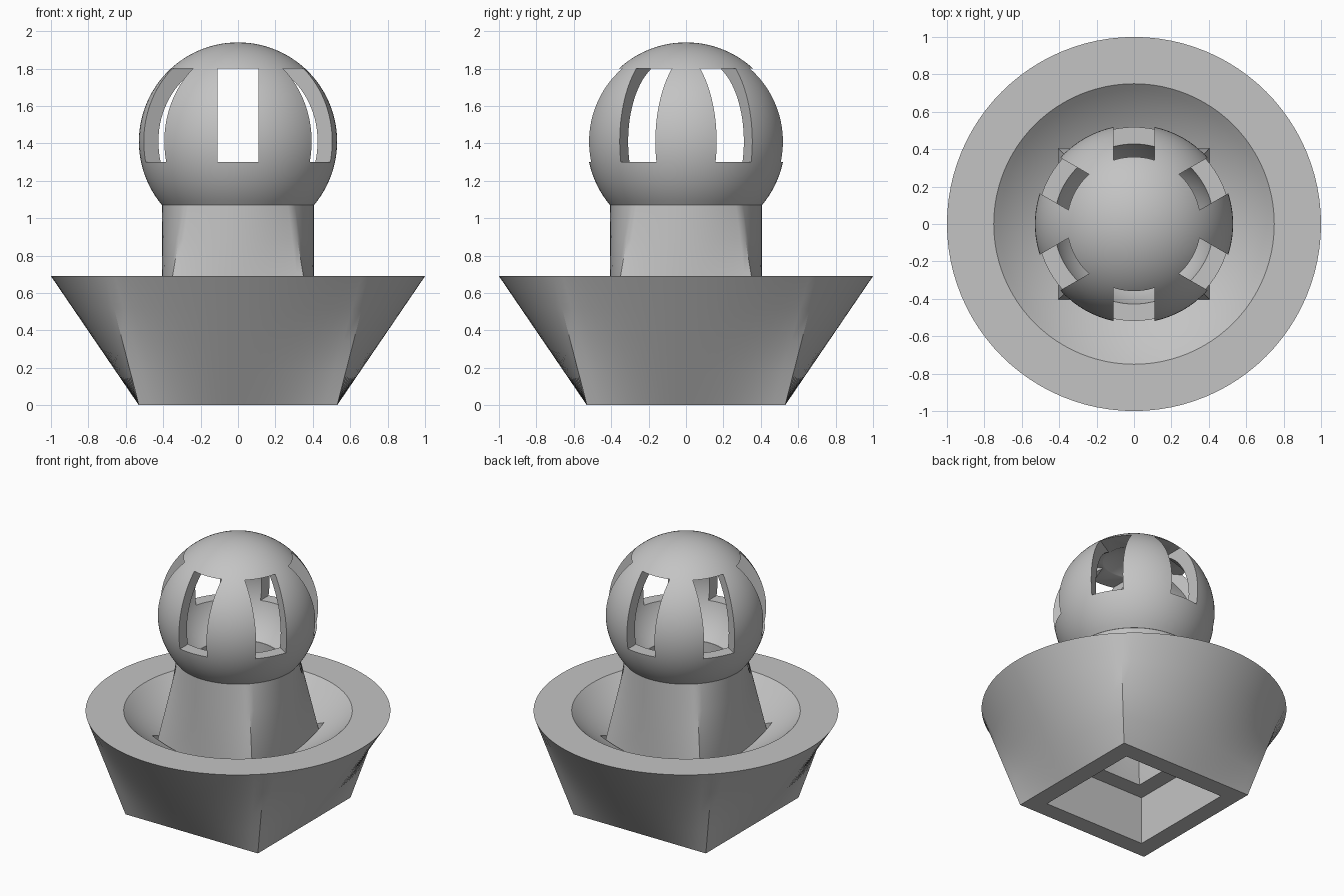
import bpy, bmesh, math

if "Cube" in bpy.data.objects:
    bpy.data.objects.remove(bpy.data.objects["Cube"])

N = 96
grey = bpy.data.materials.new("plain_grey")
grey.diffuse_color = (0.55, 0.55, 0.55, 1)
grey.use_nodes = True
grey.node_tree.nodes["Principled BSDF"].inputs["Base Color"].default_value = grey.diffuse_color


def make(name, bm):
    bmesh.ops.recalc_face_normals(bm, faces=bm.faces)
    me = bpy.data.meshes.new(name)
    bm.to_mesh(me)
    bm.free()
    ob = bpy.data.objects.new(name, me)
    bpy.context.collection.objects.link(ob)
    me.materials.append(grey)
    return ob


def select(ob):
    bpy.ops.object.select_all(action='DESELECT')
    ob.select_set(True)
    bpy.context.view_layer.objects.active = ob


def cut(ob, cutter):
    mod = ob.modifiers.new("cut", 'BOOLEAN')
    mod.operation = 'DIFFERENCE'
    mod.solver = 'EXACT'
    mod.object = cutter
    select(ob)
    bpy.ops.object.modifier_apply(modifier=mod.name)
    bpy.data.objects.remove(cutter)


def smooth(ob):
    select(ob)
    bpy.ops.object.shade_smooth_by_angle(angle=math.radians(30))


def box(name, size, loc, rot=0):
    bm = bmesh.new()
    bmesh.ops.create_cube(bm, size=1)
    ob = make(name, bm)
    for v in ob.data.vertices:
        v.co = [v.co[i] * size[i] for i in range(3)]
    ob.location = loc
    ob.rotation_euler.z = rot
    return ob


def ring(bm, half, radius, t, z):
    """Cross-section blended from a square (t=0) to a circle (t=1)."""
    out = []
    for i in range(N):
        a = 2 * math.pi * i / N
        c, s = math.cos(a), math.sin(a)
        r = (1 - t) * half / max(abs(c), abs(s)) + t * radius
        out.append(bm.verts.new((r * c, r * s, z)))
    return out


def bridge(bm, a, b):
    for i in range(N):
        j = (i + 1) % N
        bm.faces.new((a[i], a[j], b[j], b[i]))


def loft(bm, half, radius, z0, z1):
    rings = [ring(bm, half, radius, k / 4, z0 + (z1 - z0) * k / 4) for k in range(5)]
    for a, b in zip(rings, rings[1:]):
        bridge(bm, a, b)
    return rings[0], rings[-1]


def lathe(name, profile):
    bm = bmesh.new()
    vs = [bm.verts.new((r, 0, z)) for r, z in profile]
    es = [bm.edges.new(p) for p in zip(vs, vs[1:])]
    bmesh.ops.spin(bm, geom=vs + es, cent=(0, 0, 0), axis=(0, 0, 1),
                   angle=2 * math.pi, steps=N, use_merge=False)
    bmesh.ops.remove_doubles(bm, verts=bm.verts, dist=1e-4)
    return make(name, bm)


def arc(radius, zc, a0, a1, n):
    """Profile arc, angles measured in radians from straight up."""
    return [(radius * math.sin(a0 + (a1 - a0) * k / n),
             zc + radius * math.cos(a0 + (a1 - a0) * k / n)) for k in range(n + 1)]


# Basin: square foot flowing into a round rim, with a shallow dish and square shaft
bm = bmesh.new()
low, high = loft(bm, 0.53, 1.0, 0, 0.69)
bm.faces.new(low)
bm.faces.new(high)
basin = make("basin", bm)
dish_z, dish_r = 1.5, math.hypot(0.75, 1.5 - 0.69)
rim = math.acos((0.69 - dish_z) / dish_r)
top = math.acos((0.9 - dish_z) / dish_r)
cut(basin, lathe("dish_cutter", [(0, 0.9)] + arc(dish_r, dish_z, top, math.pi, 24)))
cut(basin, box("shaft_cutter", (0.81, 0.81, 1.6), (0, 0, 0.4)))
smooth(basin)

# Stem: hollow tube, square at the bottom and round at the top
bm = bmesh.new()
out_low, out_high = loft(bm, 0.408, 0.405, 0.345, 1.07)
in_low, in_high = loft(bm, 0.285, 0.28, 0.345, 1.07)
bridge(bm, out_low, in_low)
bridge(bm, out_high, in_high)
smooth(make("stem", bm))

# Globe: hollow ball, open underneath, with six upright windows
zc, r_out, r_in, z_cut = 1.41, 0.53, 0.442, 1.07
a_out = math.acos((z_cut - zc) / r_out)
a_in = math.acos((z_cut - zc) / r_in)
globe = lathe("globe", arc(r_out, zc, 0, a_out, 40) + arc(r_in, zc, a_in, 0, 36))
for k in range(3):
    cut(globe, box("window_cutter", (0.22, 1.4, 0.5), (0, 0, 1.55), k * math.pi / 3))
smooth(globe)
